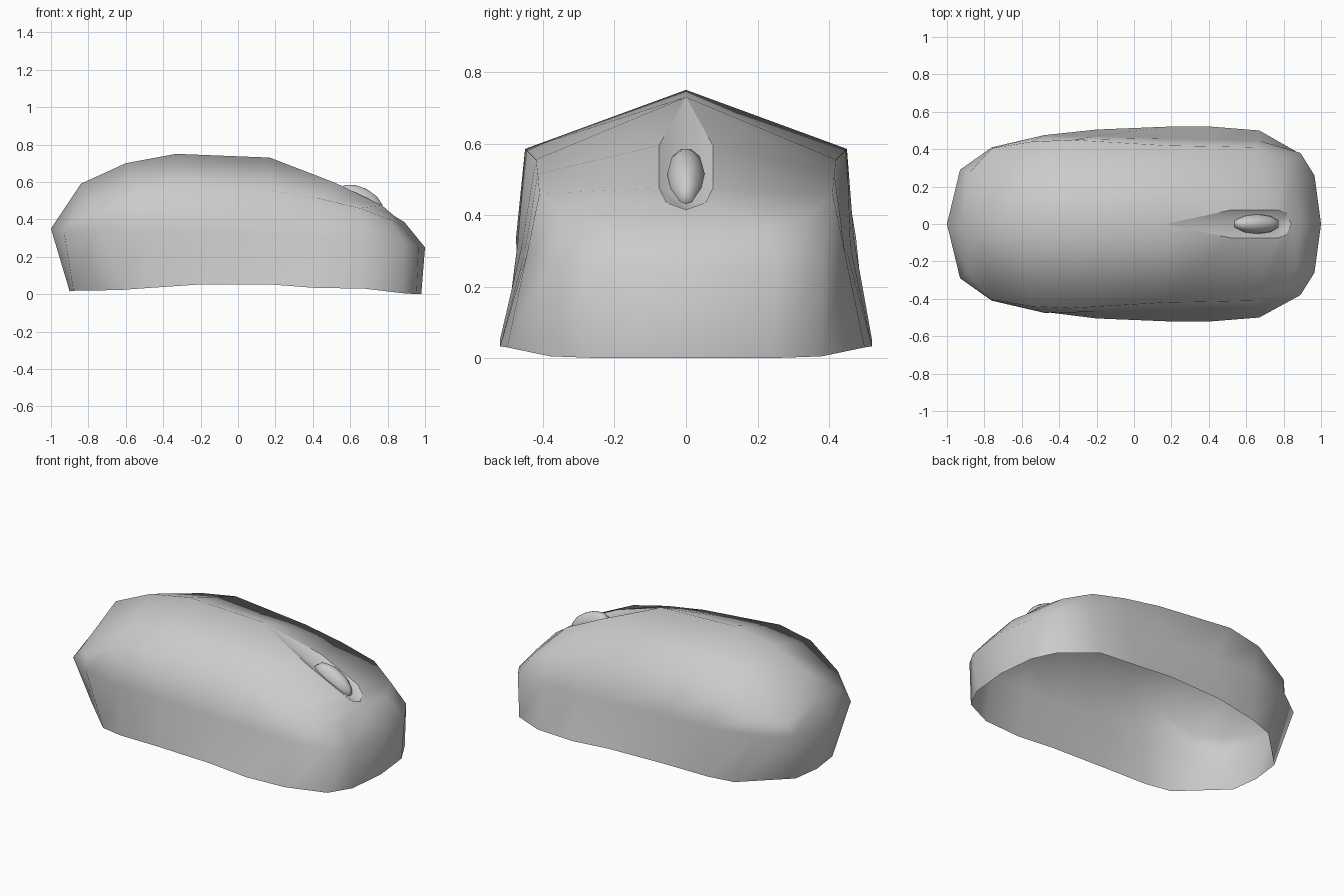
import bpy, bmesh, math

if "Cube" in bpy.data.objects:
    bpy.data.objects.remove(bpy.data.objects["Cube"])

# Loops of the half shell, each running from the nose to the tail
bottom = [(.98, 0, 0), (.955, .24, 0), (.88, .38, .005), (.67, .50, .03), (.42, .52, .033),
          (.17, .52, .052), (-.2, .505, .052), (-.48, .47, .033), (-.63, .425, .022),
          (-.88, .18, .018), (-.90, 0, .015)]
middle = [(1, 0, .25), (.965, .26, .25), (.89, .38, .27), (.67, .445, .29), (.42, .45, .30),
          (.17, .46, .31), (-.2, .47, .33), (-.48, .475, .34), (-.76, .41, .34),
          (-.93, .29, .33), (-1, 0, .35)]
shoulder = [(.89, 0, .385), (.87, .22, .37), (.81, .34, .40), (.65, .41, .46), (.42, .415, .515),
            (.17, .42, .555), (-.33, .45, .585), (-.55, .44, .55), (-.76, .405, .43),
            (-.885, .27, .395), (-.92, 0, .47)]
ridge = [(-.33, 0, .75), (-.60, 0, .70), (-.84, 0, .59), (-.84, 0, .59), (-.84, 0, .59)]
# Rim of the wheel slot, merging into the ridge behind it, and its sunken centre line
tip, back = (.84, 0, .415), (.17, 0, .73)
rim = [tip, tip, (.815, .055, .435), (.77, .075, .475), (.52, .075, .595), back] + ridge
centre = [tip, tip, (.815, 0, .41), (.76, 0, .435), (.52, 0, .56), back] + ridge
rows = [bottom, middle, shoulder, rim, centre]

# Open-bottomed shell
bm = bmesh.new()
cache = {}


def vert(p, side):
    p = (p[0], p[1] * side, p[2])
    key = tuple(round(c, 4) + 0.0 for c in p)
    if key not in cache:
        cache[key] = bm.verts.new(p)
    return cache[key]


for side in (1, -1):
    for low, high in zip(rows, rows[1:]):
        for i in range(len(low) - 1):
            quad = [vert(p, side) for p in (low[i], low[i + 1], high[i + 1], high[i])]
            face = list(dict.fromkeys(quad))
            if len(face) > 2:
                bm.faces.new(face if side > 0 else face[::-1])
bmesh.ops.recalc_face_normals(bm, faces=bm.faces[:])
if sum(f.normal.z * f.calc_area() for f in bm.faces) < 0:
    bmesh.ops.reverse_faces(bm, faces=bm.faces[:])
for f in bm.faces:
    f.smooth = True
# Crisp edge around the slot
for side in (1, -1):
    for a, b in zip(rim[1:5], rim[2:6]):
        edge = bm.edges.get((vert(a, side), vert(b, side)))
        if edge:
            edge.smooth = False
mesh = bpy.data.meshes.new("mouse_shell")
bm.to_mesh(mesh)
bm.free()
shell = bpy.data.objects.new("mouse_shell", mesh)
bpy.context.collection.objects.link(shell)

# Scroll wheel, tilted along the slope of the nose
bpy.ops.mesh.primitive_uv_sphere_add(segments=10, ring_count=6, radius=1, location=(.655, 0, .498),
                                     rotation=(0, math.radians(28), 0))
wheel = bpy.context.object
wheel.name = "scroll_wheel"
wheel.scale = (.14, .056, .072)
bpy.ops.object.shade_smooth()
